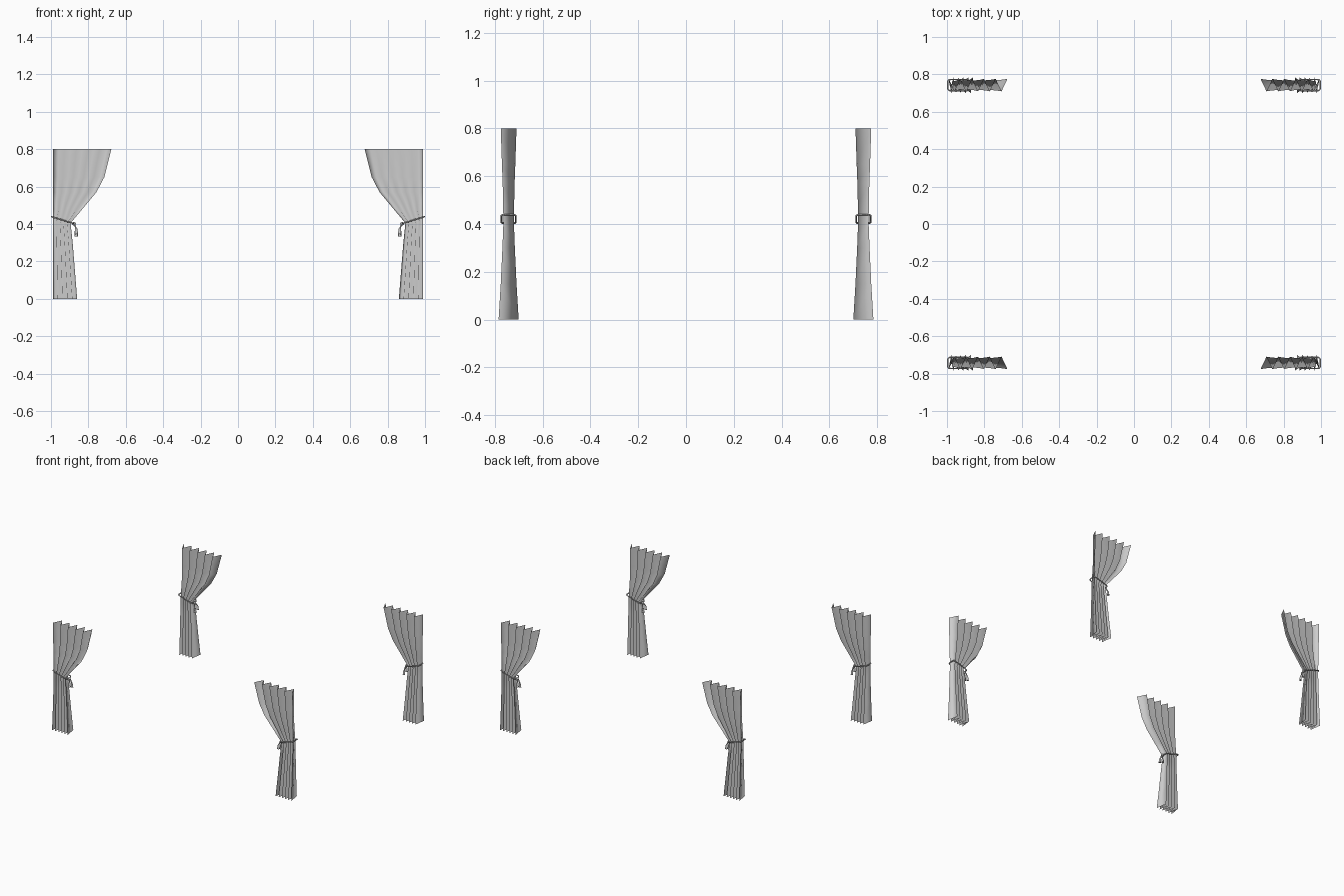
import bpy, bmesh, math

if "Cube" in bpy.data.objects:
    bpy.data.objects.remove(bpy.data.objects["Cube"])

YC = 0.7425      # centre line of the curtains (back right one is modelled, then mirrored)
OUTER = 0.99     # straight outer edge
FOLDS = 10       # zigzag panels across the width


def mirror_four(obj):
    m = obj.modifiers.new("four_corners", 'MIRROR')
    m.use_axis = (True, True, False)
    m.use_mirror_merge = False
    obj.data.shade_smooth()


def tube(name, points, radius, cyclic=False, radii=None):
    cu = bpy.data.curves.new(name, 'CURVE')
    cu.dimensions = '3D'
    cu.bevel_depth = radius
    cu.bevel_resolution = 1
    cu.use_fill_caps = True
    sp = cu.splines.new('POLY')
    sp.points.add(len(points) - 1)
    for i, p in enumerate(points):
        sp.points[i].co = (*p, 1)
        sp.points[i].radius = radii[i] if radii else 1
    sp.use_cyclic_u = cyclic
    obj = bpy.data.objects.new(name, cu)
    bpy.context.collection.objects.link(obj)
    bpy.ops.object.select_all(action='DESELECT')
    obj.select_set(True)
    bpy.context.view_layer.objects.active = obj
    bpy.ops.object.convert(target='MESH')
    mirror_four(bpy.context.view_layer.objects.active)


# pleated cloth, softly shaded across the folds: (height, inner edge x, pleat half depth)
rows = [(0.80, 0.677, 0.033), (0.65, 0.715, 0.028), (0.57, 0.757, 0.025),
        (0.48, 0.832, 0.023), (0.405, 0.895, 0.022), (0.30, 0.884, 0.026),
        (0.15, 0.872, 0.033), (0.0, 0.86, 0.042)]
bm = bmesh.new()
grid = []
for z, inner, depth in rows:
    grid.append([bm.verts.new((OUTER + (inner - OUTER) * i / FOLDS,
                               YC + depth * (1 if i % 2 == 0 else -1), z))
                 for i in range(FOLDS + 1)])
for a, b in zip(grid, grid[1:]):
    for i in range(FOLDS):
        bm.faces.new((a[i], a[i + 1], b[i + 1], b[i]))
me = bpy.data.meshes.new("curtain_cloth")
bm.to_mesh(me)
bm.free()
cloth = bpy.data.objects.new("curtain_cloth", me)
bpy.context.collection.objects.link(cloth)
mirror_four(cloth)

# tilted tie-back cord around the waist, a rounded rectangle in plan
loop = []
x0, x1, hy, r = 0.880, 0.996, 0.030, 0.014
for cx, cy, start in ((x1 - r, hy - r, 0), (x0 + r, hy - r, 90),
                      (x0 + r, r - hy, 180), (x1 - r, r - hy, 270)):
    for k in range(4):
        t = math.radians(start + 30 * k)
        x = cx + r * math.cos(t)
        loop.append((x, YC + cy + r * math.sin(t),
                     0.403 + 0.036 * (x - x0) / (x1 - x0)))
tube("tieback_cord", loop, 0.004, True)

# knot where the cord ends meet
bpy.ops.mesh.primitive_uv_sphere_add(segments=8, ring_count=6, radius=0.010,
                                     location=(0.877, YC, 0.401))
knot = bpy.context.object
knot.name = "tieback_knot"
knot.data.transform(knot.matrix_world)
knot.location = (0, 0, 0)
mirror_four(knot)

# two hanging cord ends with flared tassels
for side, drop in ((-1, 0.0), (1, 0.012)):
    y = YC + side * 0.004
    tube("tassel", [(0.876, y, 0.400), (0.869, y + side * 0.005, 0.385),
                    (0.867, y + side * 0.008, 0.368 + drop),
                    (0.866, y + side * 0.009, 0.362 + drop),
                    (0.864, y + side * 0.011, 0.334 + drop)],
         0.004, radii=[1, 1, 1, 1.7, 2.3])
